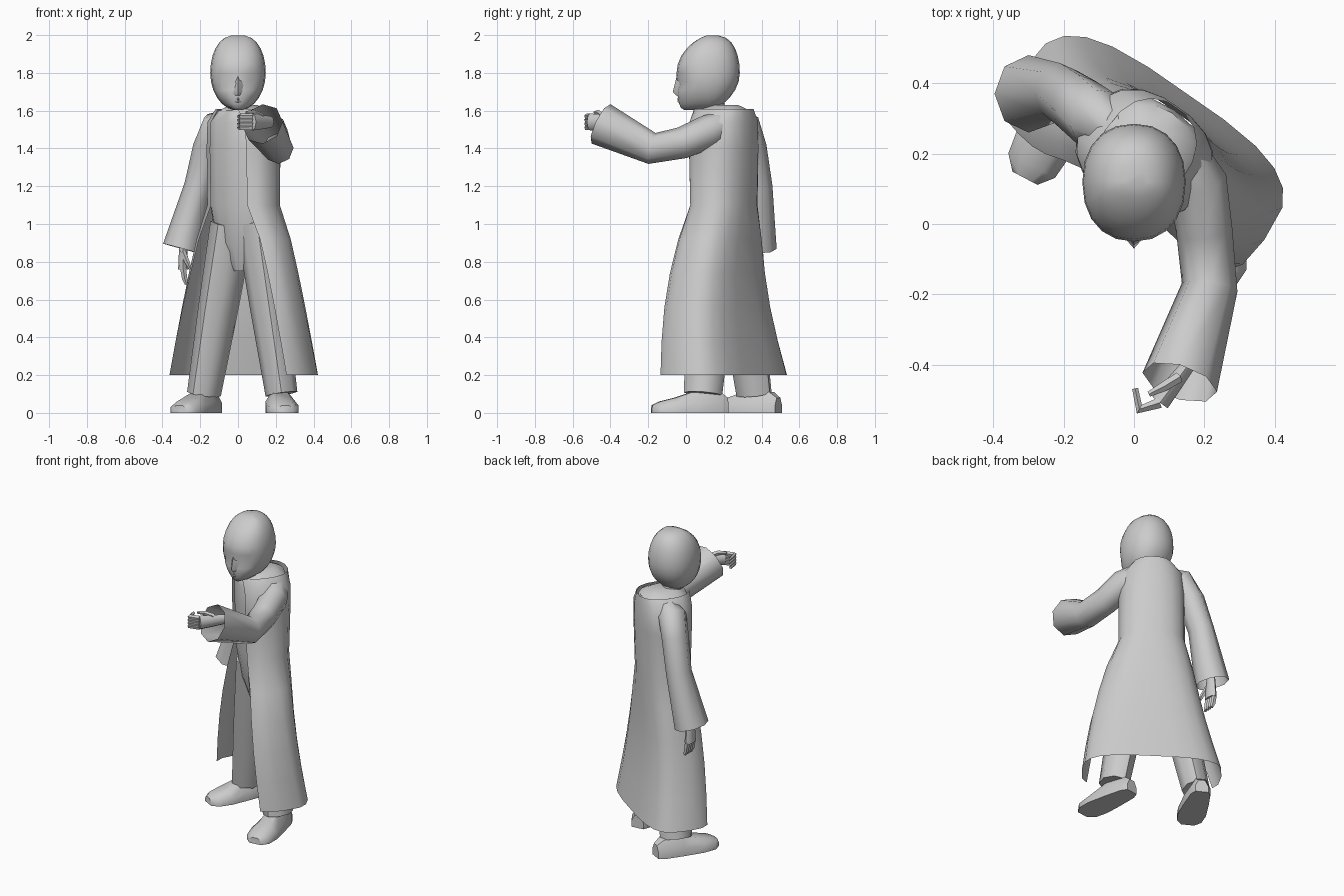
import bpy, bmesh
from math import sin, cos, pi, radians, copysign, sqrt
from mathutils import Vector

cube = bpy.data.objects.get("Cube")
if cube:
    bpy.data.objects.remove(cube)

grey = bpy.data.materials.new("plain grey")
grey.use_nodes = True
grey.diffuse_color = (.6, .6, .6, 1)
grey.node_tree.nodes["Principled BSDF"].inputs["Base Color"].default_value = grey.diffuse_color


def loft(name, rings, closed=True, start=True, end=True):
    """Skin a list of equal point rings into one smooth object."""
    bm = bmesh.new()
    rows = [[bm.verts.new(point) for point in ring] for ring in rings]
    count = len(rows[0])
    for lower, upper in zip(rows, rows[1:]):
        for i in range(count if closed else count - 1):
            j = (i + 1) % count
            bm.faces.new((lower[i], lower[j], upper[j], upper[i]))
    if start:
        bm.faces.new(rows[0])
    if end:
        bm.faces.new(rows[-1])
    bmesh.ops.recalc_face_normals(bm, faces=bm.faces)
    mesh = bpy.data.meshes.new(name)
    bm.to_mesh(mesh)
    bm.free()
    mesh.materials.append(grey)
    obj = bpy.data.objects.new(name, mesh)
    bpy.context.collection.objects.link(obj)
    bpy.ops.object.select_all(action="DESELECT")
    obj.select_set(True)
    bpy.context.view_layer.objects.active = obj
    bpy.ops.object.shade_smooth_by_angle(angle=radians(50))


def tube(name, points, radii, side=(1, 0, 0), depth=1, sides=8, end=True):
    """Tube through the points; depth scales it across the side direction."""
    points = [Vector(point) for point in points]
    last = len(points) - 1
    rings = []
    for k, (point, radius) in enumerate(zip(points, radii)):
        along = (points[min(k + 1, last)] - points[max(k - 1, 0)]).normalized()
        wide = Vector(side)
        wide = (wide - along * wide.dot(along)).normalized() * radius
        deep = along.cross(wide) * depth
        turns = [2 * pi * i / sides for i in range(sides)]
        rings.append([point + wide * cos(turn) + deep * sin(turn) for turn in turns])
    loft(name, rings, end=end)


def rounded(turn, power):
    """Point of a slightly squared unit circle."""
    return [copysign(abs(value) ** power, value) for value in (cos(turn), sin(turn))]


# The trunk is turned towards the model's right
LEFT, BACK = Vector((.82, -.57, 0)), Vector((.57, .82, 0))
TRUNK = Vector((.03, .2, 0))


def body_ring(z, width, depth, gap=0, power=.85, shift=0, count=16):
    """Ring round the trunk, with a gap (degrees each side) at the front."""
    gap = radians(gap)
    steps = count - 1 if gap else count
    ring = []
    for i in range(count):
        across, back = rounded(gap - pi / 2 + 2 * (pi - gap) * i / steps, power)
        ring.append(TRUNK + LEFT * width * across + BACK * depth * back + Vector((0, shift, z)))
    return ring


# Shirt and hips under the coat
loft("shirt", [body_ring(*row) for row in (
    (.75, .04, .06), (.9, .15, .11), (1.1, .185, .14), (1.4, .185, .15),
    (1.54, .18, .15), (1.6, .12, .14), (1.63, .06, .08))])

# Long coat: closed shoulders, then a skirt that flares, squares off and opens downwards
coat = [body_ring(*row) for row in (
    (1.61, .13, .16, 25), (1.54, .195, .165, 30), (1.4, .2, .165, 32))]
for step in range(6):
    fall = step / 5
    coat.append(body_ring(1.1 - .9 * fall, .2 + .22 * fall ** .8, .155 + .055 * fall,
                          32 + 25 * sqrt(fall), .85 - .25 * sqrt(fall),
                          -.035 * sin(pi * fall)))
loft("coat", coat, closed=False, start=False, end=False)

# Neck
tube("neck", [(0, .16, 1.55), (0, .13, 1.7)], [.06, .06])


# Head: an egg with a flat face, a full back and hollow eyes
def head_ring(level, levels=12, count=20):
    turn = .15 + (pi - .3) * level / levels
    bulge = sin(turn)
    jaw = turn < pi / 2
    face = .17 * bulge ** (.15 if jaw else 1.4)
    skull = .165 * bulge ** (1.4 if jaw else .6)
    ring = []
    for i in range(count):
        across, back = rounded(2 * pi * i / count - pi / 2, .9)
        y = .12 + back * (skull if back > 0 else face)
        if level == 5 and min(i, count - i) in (1, 2):
            y += .02
        width = .147 * bulge ** (1 if jaw else .75)
        ring.append((width * across, y, 1.8 - .2 * cos(turn)))
    return ring


loft("head", [head_ring(level) for level in range(13)])

# Nose and lips
loft("nose", [[(-width, -.03, z), (0, tip, z), (width, -.03, z)] for z, width, tip in (
    (1.68, .03, -.05), (1.7, .035, -.07), (1.78, .025, -.05))])
for name, z in (("upper_lip", 1.662), ("lower_lip", 1.65)):
    tube(name, [(-.03, -.02, z), (0, -.04, z), (.03, -.02, z)], [.003, .007, .003],
         side=(0, 0, 1), sides=6)

# Sleeves, open at the cuffs
tube("right_sleeve", [(-.03, .25, 1.56), (-.11, .3, 1.52), (-.16, .34, 1.4),
                      (-.21, .375, 1.2), (-.3, .37, .87)],
     [.05, .085, .08, .075, .1], depth=1.1, end=False)
tube("left_sleeve", [(.13, .21, 1.53), (.18, .12, 1.49), (.2, -.02, 1.43),
                     (.215, -.18, 1.4), (.13, -.45, 1.53)],
     [.07, .085, .08, .08, .11], depth=1.05, end=False)


# Hands: palm, four curling fingers and a thumb
def hand(name, wrist, forward, curl_way, thumb_way, curl):
    wrist, forward, inward, up = map(Vector, (wrist, forward, curl_way, thumb_way))
    knuckle = wrist + forward * .11
    tube(name + "_palm", [wrist - forward * .06, wrist + forward * .04, knuckle],
         [.03, .04, .045], up, .6)
    for finger in range(4):
        base = knuckle + up * .02 * (finger - 1.5)
        tube(f"{name}_finger_{finger + 1}",
             [base, base + forward * .05 + inward * .04 * curl,
              base + forward * .1 * (1 - curl) + inward * .09 * curl],
             [.016, .015, .009], up, sides=5)
    root = wrist + forward * .02 + up * .03
    tube(name + "_thumb", [root, root + forward * .05 + up * .02 + inward * .02,
                           root + forward * .09 + up * .02 + inward * .04],
         [.016, .014, .008], up, sides=5)


hand("right_hand", (-.29, .37, .87), (0, 0, -1), (1, 0, 0), (0, -1, 0), .2)
hand("left_hand", (.14, -.42, 1.54), (-.6, -.8, 0), (-.8, .6, 0), (0, 0, 1), .9)


# Trouser legs and flat soled shoes
def leg(name, hip, ankle, side):
    hip, ankle = Vector((*hip, 1)), Vector((*ankle, .1))
    tube(name, [hip, hip.lerp(ankle, .5), ankle], [.11, .1, .085], side, 1.2)


def shoe(name, heel, toe):
    heel, toe = Vector((*heel, 0)), Vector((*toe, 0))
    across = (toe - heel).normalized().cross(Vector((0, 0, 1)))
    half = ((1, 0), (1, .5), (.5, 1))
    outline = half + tuple((-x, z) for x, z in reversed(half))
    loft(name, [[heel.lerp(toe, along) + across * width * x + Vector((0, 0, height * z))
                 for x, z in outline]
                for along, width, height in (
                    (0, .04, .08), (.1, .06, .11), (.4, .075, .12),
                    (.7, .085, .08), (.9, .075, .06), (1, .04, .04))])


leg("right_leg", (-.03, .24), (-.18, .36), LEFT)
leg("left_leg", (.1, .16), (.23, .09), (1, 0, 0))
shoe("right_shoe", (-.12, .49), (-.31, .13))
shoe("left_shoe", (.2, .22), (.25, -.18))
